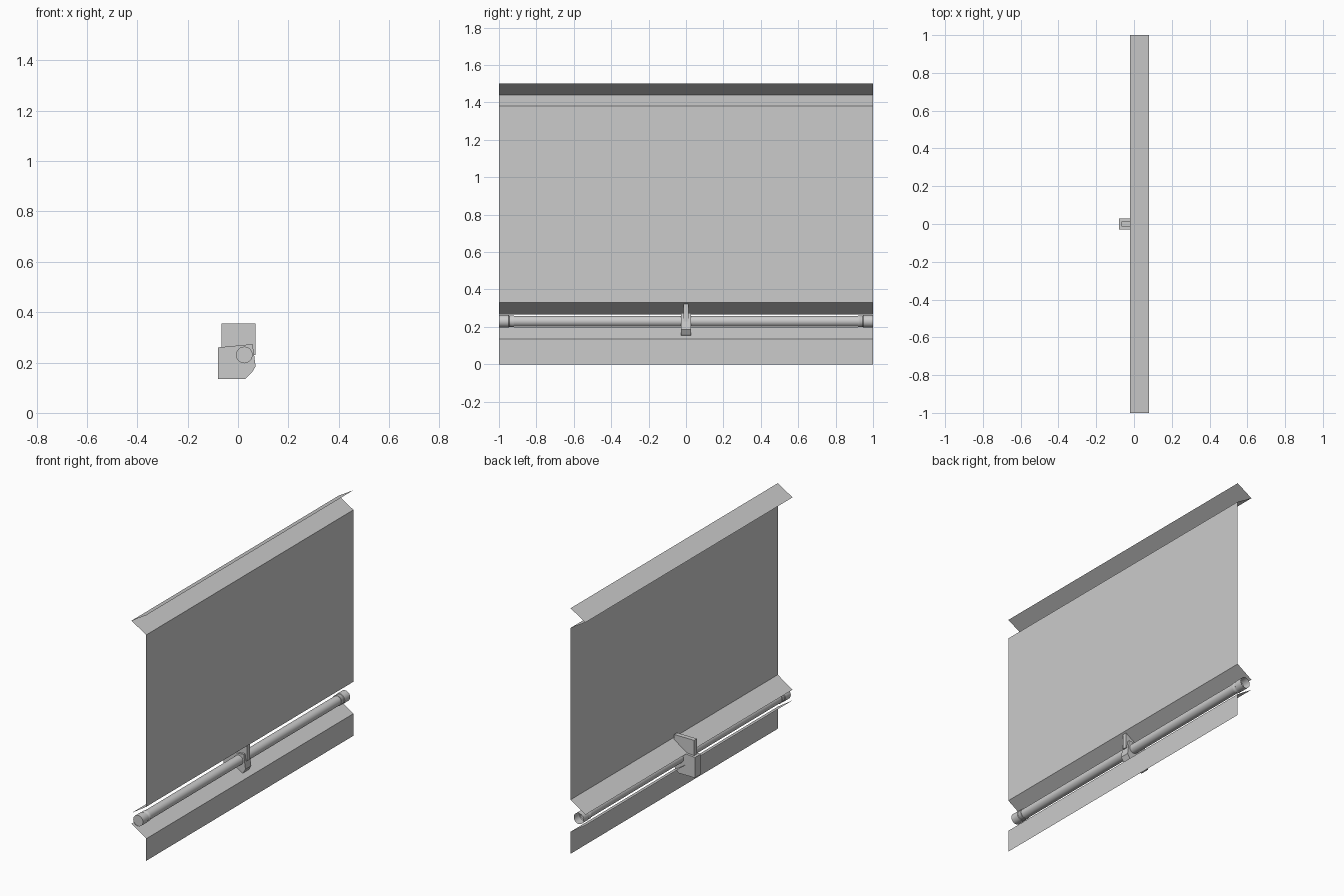
import bpy, math

if "Cube" in bpy.data.objects:
    bpy.data.objects.remove(bpy.data.objects["Cube"])


def make(name, verts, faces):
    me = bpy.data.meshes.new(name)
    me.from_pydata(verts, [], faces)
    me.update()
    ob = bpy.data.objects.new(name, me)
    bpy.context.collection.objects.link(ob)
    return ob


def sheet(name, profile):
    """Thin folded sheet: xz profile swept along y."""
    verts = [(x, y, z) for x, z in profile for y in (-1, 1)]
    faces = [(2*i, 2*i + 1, 2*i + 3, 2*i + 2) for i in range(len(profile) - 1)]
    return make(name, verts, faces)


def plate(name, outline, half):
    """Solid xz outline with thickness along y."""
    n = len(outline)
    verts = [(x, y, z) for y in (-half, half) for x, z in outline]
    faces = [tuple(range(n)), tuple(reversed(range(n, 2*n)))]
    faces += [(i, i + n, (i + 1) % n + n, (i + 1) % n) for i in range(n)]
    return make(name, verts, faces)


def lathe(name, profile, cx, cz, cap_first=False, seg=32):
    """Radius/y profile spun around the tube axis."""
    verts, faces = [], []
    for r, y in profile:
        for k in range(seg):
            a = 2 * math.pi * k / seg
            verts.append((cx + r * math.cos(a), y, cz + r * math.sin(a)))
    for i in range(len(profile) - 1):
        for k in range(seg):
            j = (k + 1) % seg
            faces.append((i*seg + k, i*seg + j, (i+1)*seg + j, (i+1)*seg + k))
    if cap_first:
        faces.append(tuple(range(seg)))
    ob = make(name, verts, faces)
    bpy.context.view_layer.objects.active = ob
    ob.select_set(True)
    bpy.ops.object.shade_smooth_by_angle(angle=math.radians(35))
    ob.select_set(False)
    return ob


# Folded wall sheets, with an open slot behind the tube
sheet("lower_panel", [(0.08, 0), (0.08, 0.135), (-0.02, 0.2)])
sheet("main_panel", [(-0.02, 0.265), (0.08, 0.33), (0.08, 1.38),
                     (-0.02, 1.44), (0.08, 1.5)])

# Tube with a socket at each end: one closed, one open
CX, CZ = 0.025, 0.23
lathe("tube", [(0.029, -0.92), (0.029, 0.92)], CX, CZ)
end = [(0.033, -1), (0.033, -0.948), (0.030, -0.945), (0.030, -0.935),
       (0.032, -0.932), (0.032, -0.92), (0.029, -0.92)]
lathe("closed_socket", end, CX, CZ, cap_first=True)
lathe("open_socket", [(r, -y) for r, y in end], CX, CZ)

# Central bracket: clamp block and upright fin
plate("clamp_block", [(-0.08, 0.135), (0.03, 0.135), (0.055, 0.16),
                      (0.07, 0.185), (0.058, 0.273), (-0.08, 0.26)], 0.028)
plate("clamp_fin", [(-0.065, 0.23), (0.07, 0.23), (0.07, 0.355),
                    (-0.065, 0.355)], 0.014)
